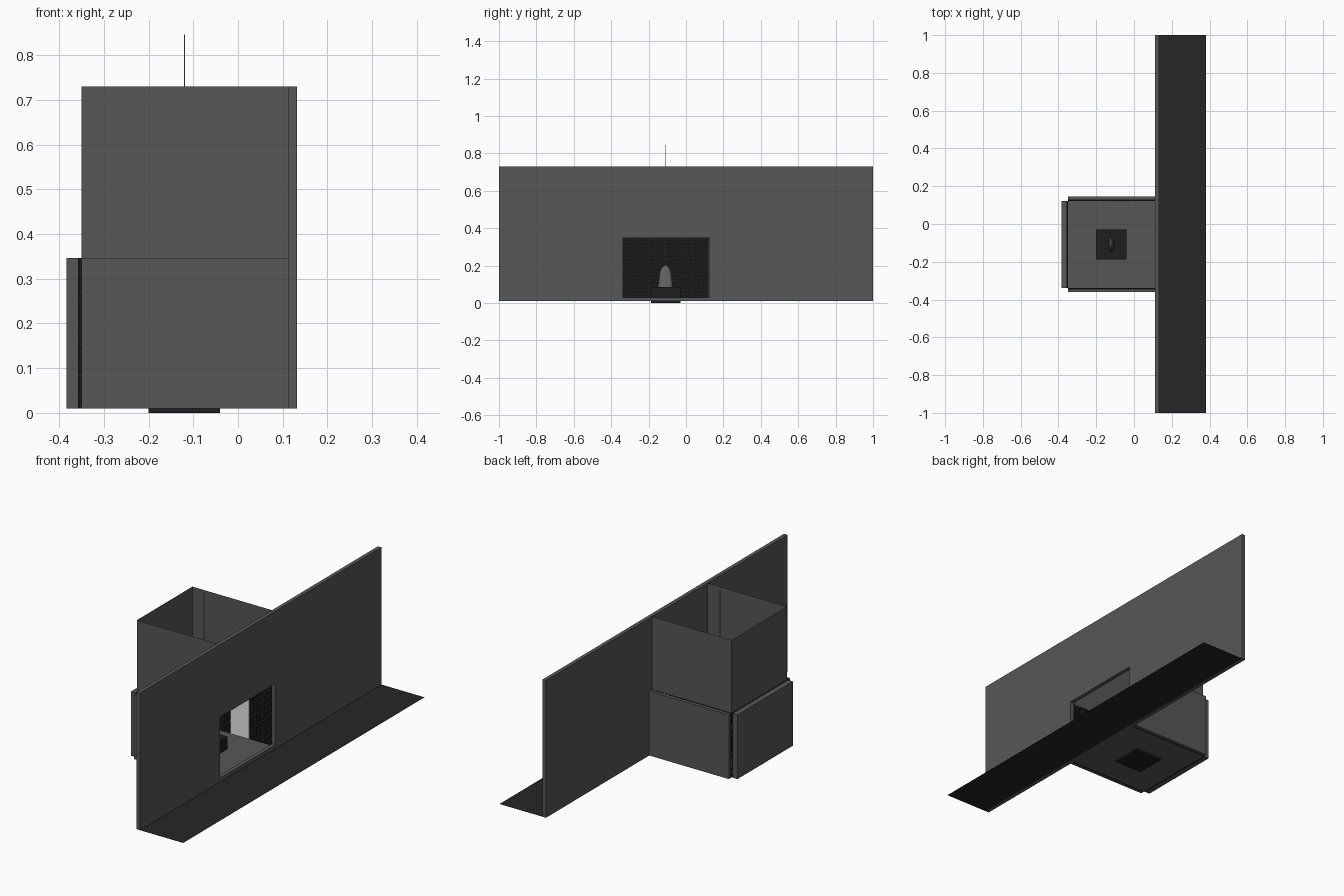
import bpy, bmesh, math
from mathutils import Vector

if "Cube" in bpy.data.objects:
    bpy.data.objects.remove(bpy.data.objects["Cube"])


def mat(name, v):
    m = bpy.data.materials.new(name)
    m.diffuse_color = (v, v, v, 1)
    m.use_nodes = True
    m.node_tree.nodes["Principled BSDF"].inputs["Base Color"].default_value = m.diffuse_color
    return m


WALL = mat("charcoal plaster", 0.095)
HEARTH = mat("dark hearth", 0.019)
BRICK = mat("black brick", 0.012)
MORTAR = mat("black mortar", 0.004)
BASE = mat("dark iron", 0.013)
LANTERN = mat("grey metal", 0.13)
WIRE = mat("light wire", 0.3)
PALE = mat("pale panel", 0.8)


def finish(name, bm, material):
    me = bpy.data.meshes.new(name)
    bm.to_mesh(me)
    bm.free()
    ob = bpy.data.objects.new(name, me)
    bpy.context.collection.objects.link(ob)
    me.materials.append(material)
    return ob


def add_box(bm, lo, hi):
    r = bmesh.ops.create_cube(bm, size=1)
    for v in r["verts"]:
        v.co = Vector([lo[i] + (v.co[i] + 0.5) * (hi[i] - lo[i]) for i in range(3)])


def box(name, lo, hi, material):
    bm = bmesh.new()
    add_box(bm, lo, hi)
    return finish(name, bm, material)


def sheet(name, corners, material):
    bm = bmesh.new()
    bm.faces.new([bm.verts.new(c) for c in corners])
    return finish(name, bm, material)


# main dimensions
X0, X1 = -0.35, 0.112          # firebox depth
Y0, Y1 = -0.338, 0.122         # firebox width
ZB, ZM, ZT = 0.01, 0.347, 0.73  # floor, lintel, top

# front wall with a rectangular opening: four blocks around the hole
XW = 0.132
bm = bmesh.new()
ys, zs = [-1, Y0, Y1, 1], [ZB, 0.03, 0.35, ZT]
for x in (X1, XW):
    grid = [[bm.verts.new((x, y, z)) for z in zs] for y in ys]
    for i in range(3):
        for j in range(3):
            if (i, j) != (1, 1):
                bm.faces.new([grid[i][j], grid[i + 1][j], grid[i + 1][j + 1], grid[i][j + 1]])
bm.verts.ensure_lookup_table()
edges = [e for e in bm.edges if len(e.link_faces) == 1 and e.verts[0].co.x < 0.12]
lookup = {(round(v.co.y, 4), round(v.co.z, 4)): v for v in bm.verts if v.co.x > 0.12}
for e in edges:
    a, b = e.verts
    c, d = [lookup[(round(v.co.y, 4), round(v.co.z, 4))] for v in (b, a)]
    bm.faces.new([a, b, c, d])
bmesh.ops.recalc_face_normals(bm, faces=bm.faces)
finish("front_wall", bm, WALL)

# hearth sheet in front of the wall
sheet("hearth", [(XW, -1, ZB), (0.382, -1, ZB), (0.382, 1, ZB), (XW, 1, ZB)], HEARTH)

# firebox floor and open flue above it
box("firebox_floor", (X0, Y0, ZB), (X1, Y1, 0.02), WALL)
bm = bmesh.new()
pts = [(X1, Y0), (X0, Y0), (X0, Y1), (X1, Y1)]
lo = [bm.verts.new((x, y, ZM)) for x, y in pts]
hi = [bm.verts.new((x, y, ZT)) for x, y in pts]
for i in range(3):
    bm.faces.new([lo[i], hi[i], hi[i + 1], lo[i + 1]])
finish("flue", bm, WALL)


# herringbone bricks on a panel; place(u, v, depth) maps to the room
def herringbone(name, width, height, place, w=0.017, gap=0.0025, depth=0.006):
    bm = bmesh.new()
    cols, rows = int(width / w) + 6, int(height / w) + 3
    for j in range(-2, rows):
        for k in range(-rows, cols, 1):
            s = (k - j) % 4
            if s == 0:
                u, v, lu, lv = k, j, 2, 1
            elif s == 3:
                u, v, lu, lv = k, j, 1, 2
            else:
                continue
            a, b = max(u * w, 0), min((u + lu) * w - gap, width)
            c, d = max(v * w, 0), min((v + lv) * w - gap, height)
            if b - a < 0.002 or d - c < 0.002:
                continue
            p, q = place(a, c, 0), place(b, d, depth)
            add_box(bm, [min(m, n) for m, n in zip(p, q)], [max(m, n) for m, n in zip(p, q)])
    finish(name, bm, BRICK)


H = ZM - ZB
T = 0.008
# back panel
box("back_panel", (-0.384, Y0, ZB), (X0 - T, Y1, ZM), WALL)
box("back_mortar", (X0 - T, Y0, ZB), (X0 - 0.005, Y1, ZM), MORTAR)
herringbone("back_bricks", Y1 - Y0, H, lambda u, v, d: (X0 - 0.006 + d, Y0 + u, ZB + v))
# side panels
for side, y, s in (("near", Y0, -1), ("far", Y1, 1)):
    def slab(n, a, b, m):
        box(side + n, (X0, min(y + s * a, y + s * b), ZB), (X1, max(y + s * a, y + s * b), ZM), m)
    slab("_side_panel", T, 0.023, WALL)
    slab("_side_mortar", 0.005, T, MORTAR)
    herringbone(side + "_side_bricks", X1 - X0, H,
                lambda u, v, d: (X0 + u, y + s * (0.006 - d), ZB + v))

# pale plate on the far brick side
box("pale_plate", (-0.128, Y1 - 0.003, 0.02), (-0.02, Y1, 0.335), PALE)

# iron block standing through the floor
box("base_block", (-0.2, -0.188, 0), (-0.04, -0.03, 0.085), BASE)

# slim faceted lantern, narrow front to back
CX, CY = -0.12, -0.11
bm = bmesh.new()
profile = [(0.040, 0.085), (0.038, 0.10), (0.034, 0.14), (0.029, 0.17), (0.020, 0.19), (0.008, 0.2)]
N = 8
rings = []
for r, z in profile:
    rings.append([bm.verts.new((CX + 0.4 * r * math.cos(2 * math.pi * i / N),
                                CY + r * math.sin(2 * math.pi * i / N), z)) for i in range(N)])
for a, b in zip(rings, rings[1:]):
    for i in range(N):
        bm.faces.new([a[i], a[(i + 1) % N], b[(i + 1) % N], b[i]])
bm.faces.new(rings[-1])
bm.faces.new(rings[0][::-1])
finish("lantern", bm, LANTERN)

# hanging wire
box("wire", (CX - 0.001, CY - 0.001, 0.195), (CX + 0.001, CY + 0.001, 0.846), WIRE)
